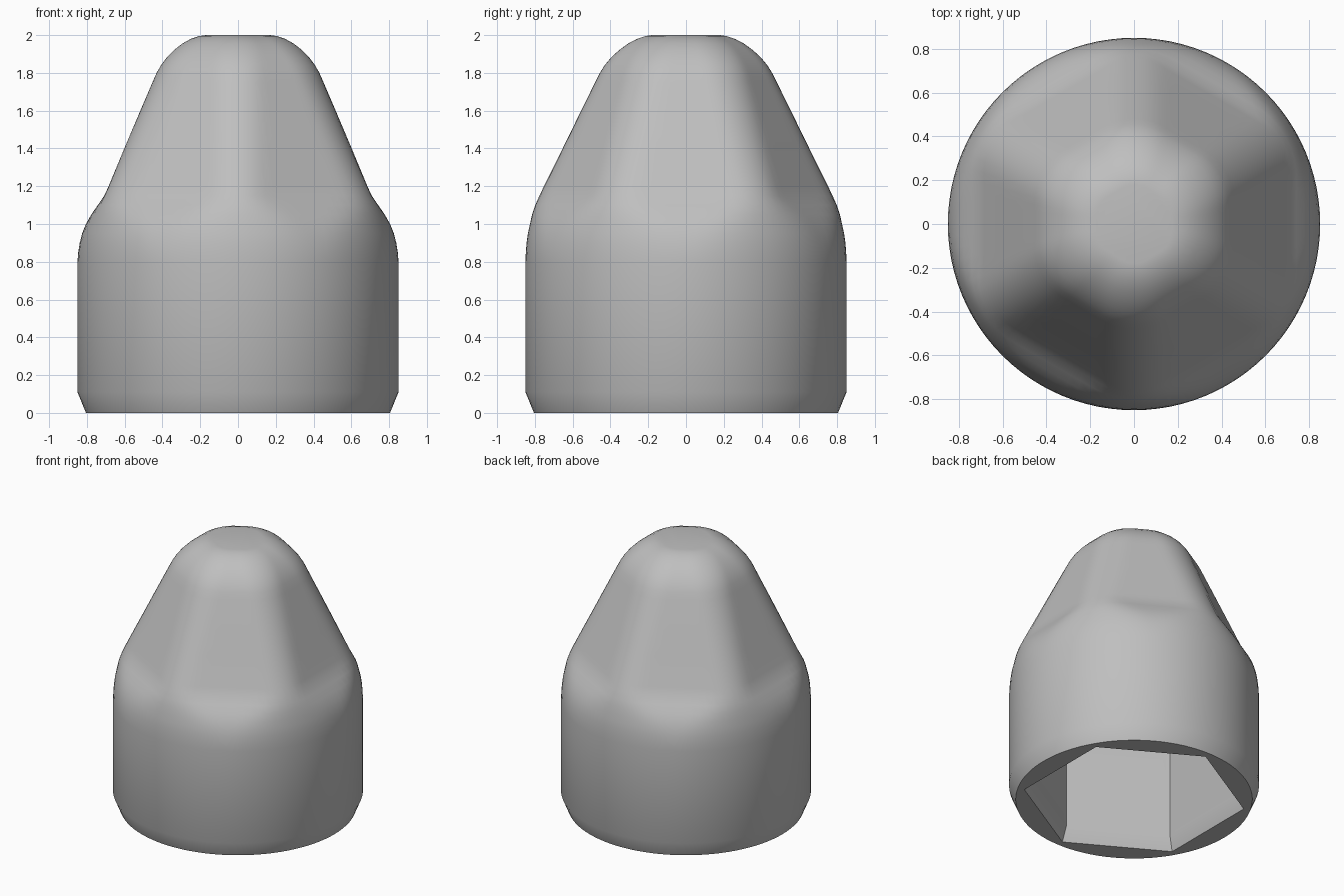
import bpy, bmesh, math

if "Cube" in bpy.data.objects:
    bpy.data.objects.remove(bpy.data.objects["Cube"])

SEGMENTS = 96
HEX = 1 / math.cos(math.pi / 6)      # corner radius / flat radius of a sharp hexagon


def hex_radius(angle, flat, corner):
    """Polar radius of a hexagon with rounded corners; flat == corner gives a circle."""
    sixth = math.pi / 6
    phi = abs((angle + sixth) % (2 * sixth) - sixth)
    fillet = max(0.0, (HEX * flat - corner) / (HEX - 1))
    if phi <= math.atan((flat - fillet) * math.tan(sixth) / flat) + 1e-6:
        return flat / math.cos(phi)
    centre = (flat - fillet) * HEX
    beta = sixth - phi
    return centre * math.cos(beta) + math.sqrt(max(0, fillet ** 2 - (centre * math.sin(beta)) ** 2))


# Outer sections from the top down: height, radius at flats, radius at corners
outer = [
    (2.00, 0.17, 0.18), (1.995, 0.205, 0.215), (1.98, 0.25, 0.26),
    (1.955, 0.295, 0.307), (1.92, 0.34, 0.355), (1.88, 0.378, 0.398),
    (1.84, 0.408, 0.431), (1.80, 0.431, 0.456), (1.75, 0.453, 0.481),
    (1.60, 0.517, 0.555), (1.40, 0.602, 0.653), (1.20, 0.685, 0.752),
    (1.15, 0.708, 0.776), (1.10, 0.742, 0.798), (1.05, 0.777, 0.815),
    (1.00, 0.805, 0.826), (0.95, 0.825, 0.837), (0.90, 0.838, 0.844),
    (0.85, 0.846, 0.848), (0.80, 0.85, 0.85), (0.11, 0.85, 0.85),
    (0.00, 0.805, 0.805),
]
# Hexagonal socket from the mouth up: chamfer, straight wall, taper
inner = [(z, a, a * HEX) for z, a in
         [(0.0, 0.656), (0.105, 0.62), (1.0, 0.62), (1.8, 0.27)]]

bm = bmesh.new()
rings = []
for z, flat, corner in outer + inner:
    ring = []
    for i in range(SEGMENTS):
        a = 2 * math.pi * i / SEGMENTS
        r = hex_radius(a, flat, corner)
        ring.append(bm.verts.new((r * math.cos(a), r * math.sin(a), z)))
    rings.append(ring)

# Skin between neighbouring sections, then close the tip and the socket ceiling
for upper, lower in zip(rings, rings[1:]):
    for i in range(SEGMENTS):
        j = (i + 1) % SEGMENTS
        bm.faces.new((upper[i], lower[i], lower[j], upper[j]))
bm.faces.new(rings[0])
bm.faces.new(list(reversed(rings[-1])))
bmesh.ops.recalc_face_normals(bm, faces=bm.faces)

mesh = bpy.data.meshes.new("nut_cap")
bm.to_mesh(mesh)
bm.free()
grey = bpy.data.materials.new("grey")
grey.diffuse_color = (0.52, 0.52, 0.52, 1)
grey.use_nodes = True
grey.node_tree.nodes["Principled BSDF"].inputs["Base Color"].default_value = grey.diffuse_color
mesh.materials.append(grey)
cap = bpy.data.objects.new("nut_cap", mesh)
bpy.context.collection.objects.link(cap)
bpy.context.view_layer.objects.active = cap
cap.select_set(True)
bpy.ops.object.shade_smooth_by_angle(angle=math.radians(30))
